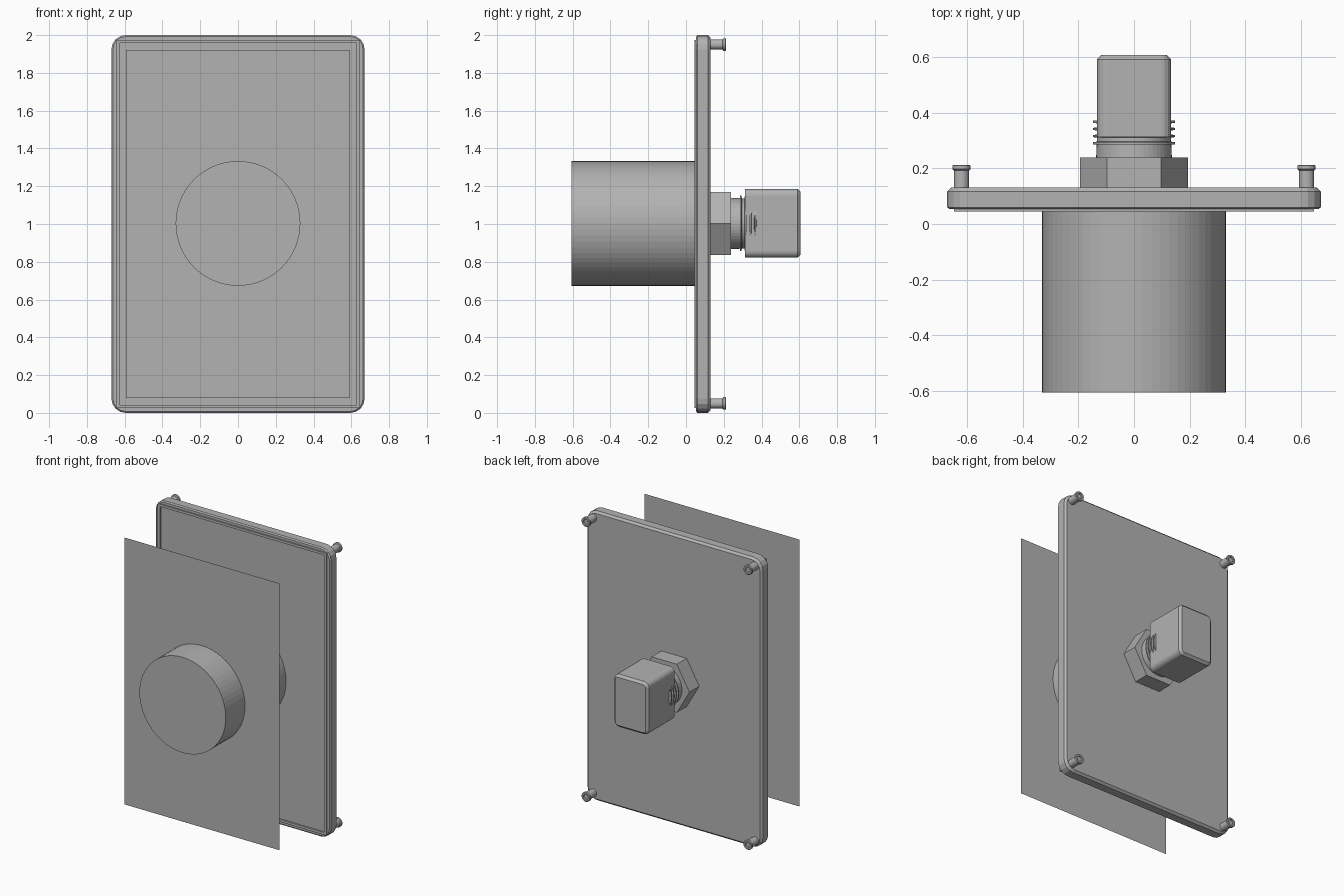
import bpy, bmesh
from math import sin, cos, pi

if "Cube" in bpy.data.objects:
    bpy.data.objects.remove(bpy.data.objects["Cube"])

grey = bpy.data.materials.new("mid_grey")
grey.use_nodes = True
colour = (0.45, 0.45, 0.45, 1)
grey.diffuse_color = colour
grey.node_tree.nodes["Principled BSDF"].inputs["Base Color"].default_value = colour

MID = 1.003  # height of the knob axis


def circle(y, r, n, cx=0, cz=MID):
    return [(cx + r * cos(2 * pi * i / n), y, cz + r * sin(2 * pi * i / n)) for i in range(n)]


def rounded(y, w, h, r, inset=0, cz=1.0, steps=4):
    """Rounded rectangle ring, w and h are half sizes."""
    pts = []
    for k, (sx, sz) in enumerate([(1, 1), (-1, 1), (-1, -1), (1, -1)]):
        for i in range(steps + 1):
            a = (k + i / steps) * pi / 2
            pts.append((sx * (w - r) + (r - inset) * cos(a), y,
                        cz + sz * (h - r) + (r - inset) * sin(a)))
    return pts


def finish(name, bm, fix=True):
    if fix:
        bmesh.ops.recalc_face_normals(bm, faces=bm.faces)
    me = bpy.data.meshes.new(name)
    bm.to_mesh(me)
    bm.free()
    me.materials.append(grey)
    ob = bpy.data.objects.new(name, me)
    bpy.context.collection.objects.link(ob)
    return ob


def loft(name, rings, closed=False):
    """Skin a series of rings; cap the ends, or join last to first."""
    bm = bmesh.new()
    vs = [[bm.verts.new(p) for p in ring] for ring in rings]
    n = len(vs[0])
    pairs = list(zip(vs, vs[1:]))
    if closed:
        pairs.append((vs[-1], vs[0]))
    else:
        bm.faces.new(vs[0])
        bm.faces.new(vs[-1])
    for a, b in pairs:
        for i in range(n):
            j = (i + 1) % n
            bm.faces.new((a[i], a[j], b[j], b[i]))
    return finish(name, bm)


def rect(y, w, h):
    return [(w, y, 1 + h), (-w, y, 1 + h), (-w, y, 1 - h), (w, y, 1 - h)]


# Back plate with softened edges
loft("back_plate", [rounded(y, 0.67, 1.0, 0.075, inset)
                    for y, inset in [(0.053, 0.008), (0.06, 0), (0.117, 0), (0.131, 0.014)]])

# Raised square-cornered lip on the front of the plate
loft("front_lip", [rect(0.056, 0.645, 0.975), rect(0.044, 0.645, 0.975),
                   rect(0.044, 0.627, 0.958), rect(0.056, 0.627, 0.958)], closed=True)

# Thin sheet floating ahead of the plate
bm = bmesh.new()
bm.faces.new([bm.verts.new(p) for p in reversed(rect(-0.395, 0.592, 0.922))])
sheet = finish("front_sheet", bm, fix=False)
sheet.data.flip_normals() if sheet.data.polygons[0].normal.y > 0 else None

# Large round drum through the sheet
loft("drum", [circle(-0.605, 0.33, 64), circle(0.054, 0.33, 64)])

# Hexagonal nut, round neck and thread rings
loft("hex_nut", [circle(0.125, 0.193, 6), circle(0.238, 0.193, 6)])
loft("neck", [circle(0.235, 0.136, 48), circle(0.37, 0.13, 48)])
for i in range(4):
    y = 0.29 + 0.0255 * i
    loft(f"thread_ring_{i + 1}", [circle(y + dy, r, 48) for dy, r in
                                  [(-0.006, 0.128), (-0.004, 0.147), (0.004, 0.147), (0.006, 0.128)]])

# Rear plug block with rounded long edges and chamfered end
loft("plug_block", [rounded(y, 0.132, 0.182, 0.036, inset, MID + 0.001)
                    for y, inset in [(0.312, 0), (0.591, 0), (0.607, 0.016)]])

# Corner pegs with flared, dimpled heads
peg = [(0.125, 0.027), (0.192, 0.027), (0.197, 0.033), (0.209, 0.033),
       (0.212, 0.03), (0.212, 0.019), (0.204, 0.017)]
for side, sx in (("left", 1), ("right", -1)):
    for level, z in (("top", 1.95), ("bottom", 0.05)):
        loft(f"{level}_{side}_peg", [circle(y, r, 24, sx * 0.619, z) for y, r in peg])
